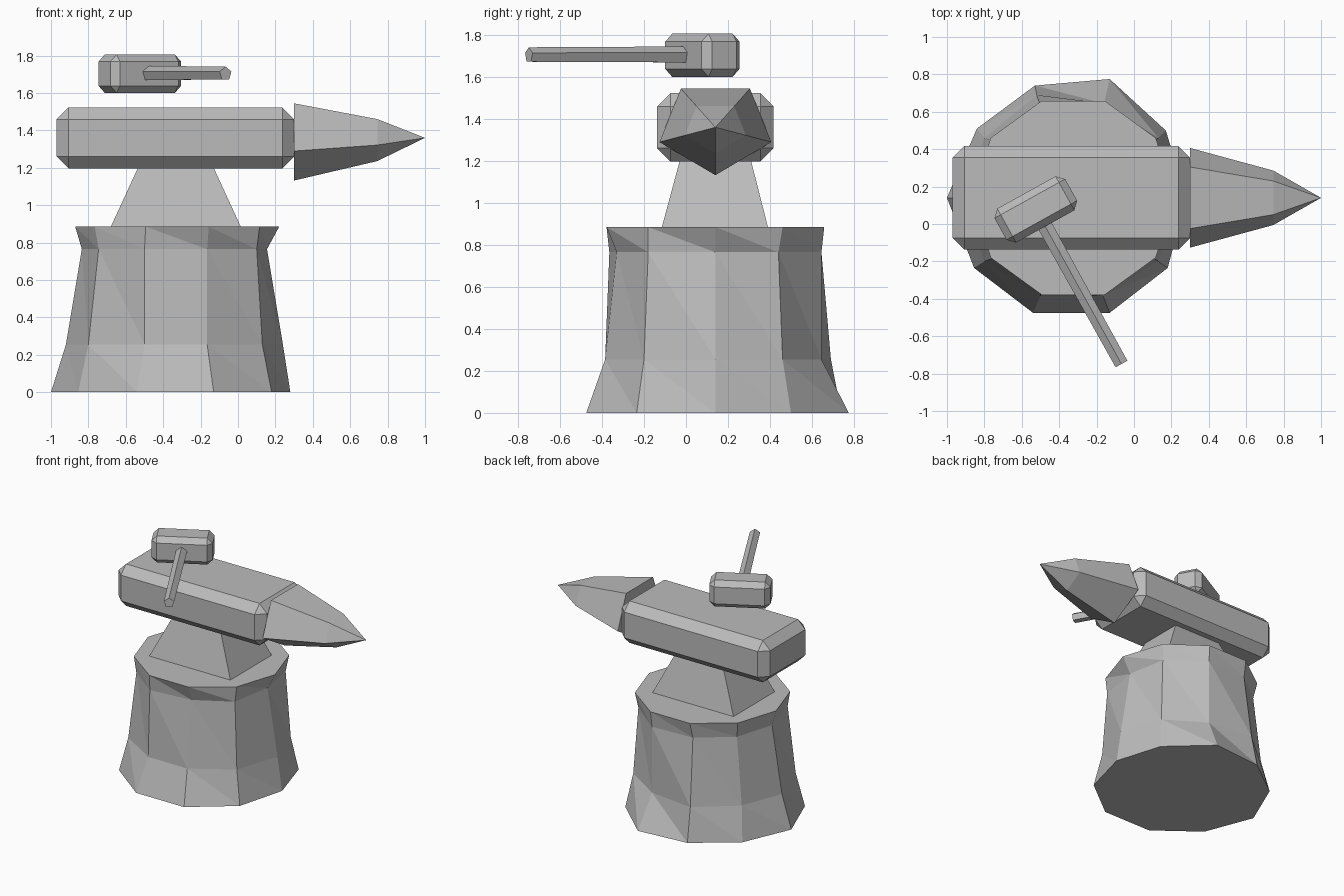
import bpy
import bmesh
from math import sin, cos, radians, pi
from mathutils import Matrix, Vector

cube = bpy.data.objects.get("Cube")
if cube:
    bpy.data.objects.remove(cube, do_unlink=True)

grey = bpy.data.materials.new("plain_grey")
grey.use_nodes = True
colour = (0.5, 0.5, 0.5, 1)
grey.diffuse_color = colour
grey.node_tree.nodes["Principled BSDF"].inputs["Base Color"].default_value = colour


def finish(name, bm):
    bmesh.ops.recalc_face_normals(bm, faces=bm.faces)
    mesh = bpy.data.meshes.new(name)
    bm.to_mesh(mesh)
    bm.free()
    mesh.materials.append(grey)
    obj = bpy.data.objects.new(name, mesh)
    bpy.context.collection.objects.link(obj)
    return obj


def loft(name, rings, split=False):
    """Skin a stack of equal-length rings; split gives faceted triangles."""
    bm = bmesh.new()
    loops = [[bm.verts.new(p) for p in ring] for ring in rings]
    for low, high in zip(loops, loops[1:]):
        count = len(low)
        for i in range(count):
            j = (i + 1) % count
            if split:
                bm.faces.new((low[i], low[j], high[i]))
                bm.faces.new((low[j], high[j], high[i]))
            else:
                bm.faces.new((low[i], low[j], high[j], high[i]))
    bm.faces.new(loops[0][::-1])
    bm.faces.new(loops[-1])
    bmesh.ops.remove_doubles(bm, verts=bm.verts, dist=0.0001)
    return finish(name, bm)


def chamfered_box(name, centre, size, chamfer, turn=0):
    bm = bmesh.new()
    bmesh.ops.create_cube(bm, size=1, matrix=Matrix.Diagonal((*size, 1)))
    bmesh.ops.bevel(bm, geom=bm.edges[:], offset=chamfer, segments=1,
                    affect='EDGES', profile=0.5)
    obj = finish(name, bm)
    obj.location = centre
    obj.rotation_euler.z = radians(turn)
    return obj


def pentagon(centre, side, up, width, height, flip=1):
    """Five points around centre, with one corner along up."""
    return [Vector(centre) + side * width * sin(2 * pi * k / 5)
            + up * flip * height * cos(2 * pi * k / 5) for k in range(5)]


# Tree stump: hand-hewn ten-sided rings, flared foot and lip
foot = [(.28, .14), (.17, .5), (-.13, .775), (-.53, .74), (-.84, .51),
        (-1, .14), (-.855, -.235), (-.54, -.475), (-.13, -.475), (.18, -.235)]
shin = [(.24, .14), (.13, .46), (-.16, .645), (-.52, .69), (-.8, .46),
        (-.92, .14), (-.8, -.2), (-.5, -.385), (-.165, -.385), (.13, -.2)]
neck = [(.155, .14), (.1, .44), (-.16, .645), (-.5, .63), (-.745, .44),
        (-.835, .14), (-.745, -.18), (-.5, -.365), (-.165, -.33), (.1, -.18)]
lip = [(-.325 + .545 * cos(pi * k / 5), .14 + .545 * sin(pi * k / 5))
       for k in range(10)]
loft("stump", [[(x, y, z) for x, y in ring] for ring, z in
               zip((foot, shin, neck, lip), (0, .255, .765, .885))], split=True)


# Anvil waist: tapered block between stump and body
def rectangle(x0, x1, y0, y1, z):
    return [(x0, y0, z), (x1, y0, z), (x1, y1, z), (x0, y1, z)]


loft("anvil_waist", [rectangle(-.68, .015, -.115, .39, .885),
                     rectangle(-.535, -.13, -.03, .31, 1.2)])

# Anvil body
chamfered_box("anvil_body", (-.335, .14, 1.36), (1.27, .555, .325), .063)

# Anvil horn: five-sided, point down, narrowing to a tip
Y, Z = Vector((0, 1, 0)), Vector((0, 0, 1))
horn = [pentagon((x, .14, 1.36), Y, Z, w, h, -1) for x, w, h in
        ((.3, .28, .228), (.745, .153, .124))]
bm = bmesh.new()
base, middle = [[bm.verts.new(p) for p in ring] for ring in horn]
tip = bm.verts.new((1, .14, 1.36))
bm.faces.new(base)
for i in range(5):
    j = (i + 1) % 5
    bm.faces.new((base[i], base[j], middle[j], middle[i]))
    bm.faces.new((middle[i], middle[j], tip))
finish("anvil_horn", bm)

# Hammer floating above the anvil
turn = 29
hub = Vector((-.525, .078, 1.703))
chamfered_box("hammer_head", hub, (.432, .208, .205), .038, turn)
along = Vector((sin(radians(turn)), -cos(radians(turn)), 0))
across = along.cross(Z)
loft("hammer_handle", [pentagon(hub + along * d, across, Z, r, r)
                       for d, r in ((.05, .042), (.945, .038))])
